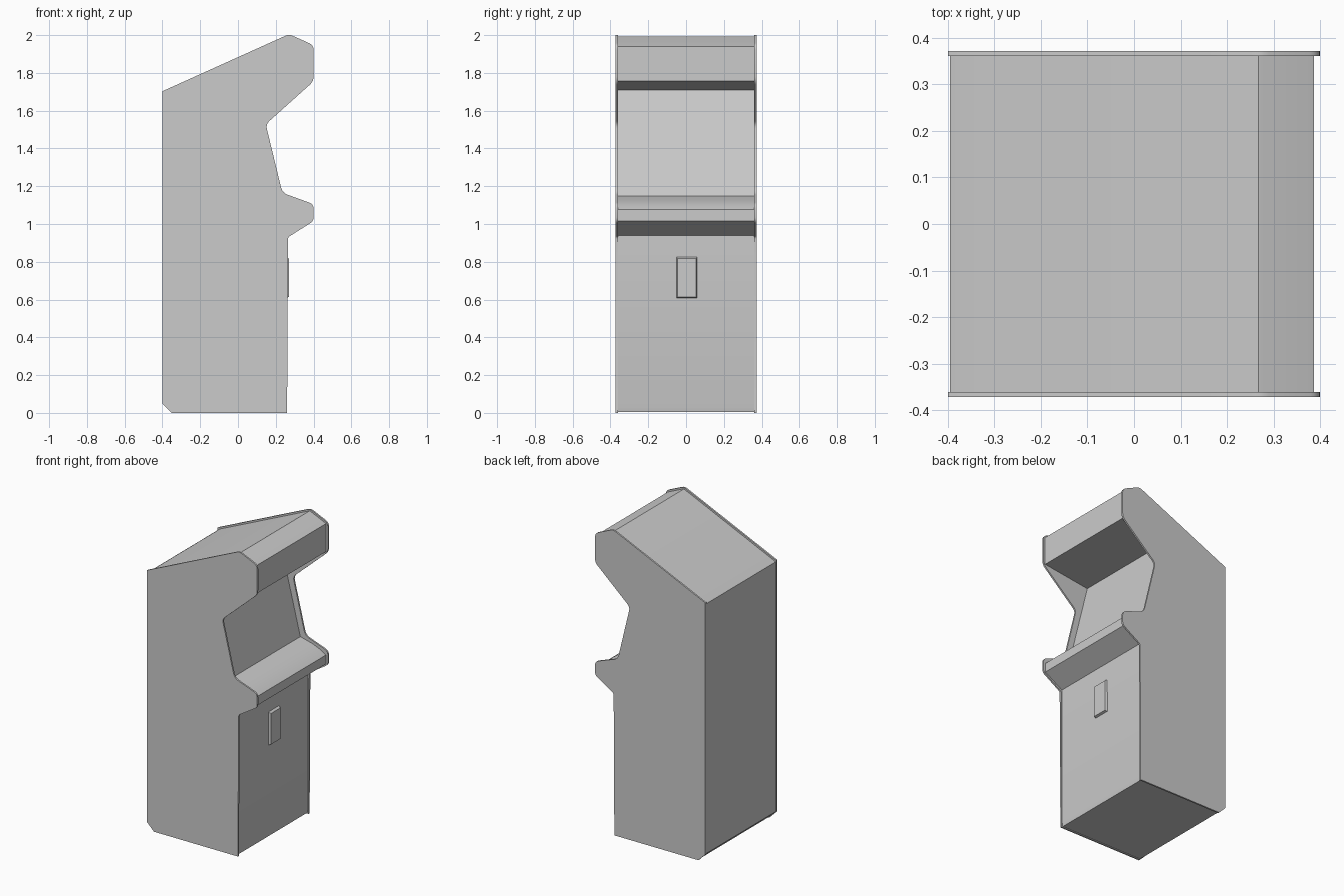
import bpy, bmesh
from mathutils import Vector

cube = bpy.data.objects.get("Cube")
if cube:
    bpy.data.objects.remove(cube, do_unlink=True)

# Single flat grey for the whole cabinet
grey = bpy.data.materials.new("plain_grey")
grey.use_nodes = True
GREY = (0.6, 0.6, 0.6, 1)
grey.diffuse_color = GREY
grey.node_tree.nodes["Principled BSDF"].inputs["Base Color"].default_value = GREY


def finish(name, bm):
    bmesh.ops.recalc_face_normals(bm, faces=bm.faces)
    mesh = bpy.data.meshes.new(name)
    bm.to_mesh(mesh)
    bm.free()
    mesh.materials.append(grey)
    obj = bpy.data.objects.new(name, mesh)
    bpy.context.collection.objects.link(obj)
    bpy.ops.object.select_all(action='DESELECT')
    obj.select_set(True)
    bpy.context.view_layer.objects.active = obj
    bpy.ops.object.shade_smooth_by_angle(angle=0.45)
    return obj


def rounded(corners, steps=4):
    """Turn (x, z, radius) corners into an outline with rounded corners."""
    out = []
    for i, (x, z, r) in enumerate(corners):
        p = Vector((x, z))
        if not r:
            out.append(p)
            continue
        a = p + (Vector(corners[i - 1][:2]) - p).normalized() * r
        b = p + (Vector(corners[(i + 1) % len(corners)][:2]) - p).normalized() * r
        for k in range(steps + 1):
            t = k / steps
            out.append(a * (1 - t) ** 2 + p * (2 * t * (1 - t)) + b * t * t)
    return out


def extrude_profile(name, points, y0, y1):
    bm = bmesh.new()
    face = bm.faces.new([bm.verts.new((x, y0, z)) for x, z in points])
    new = bmesh.ops.extrude_face_region(bm, geom=[face])["geom"]
    moved = [v for v in new if isinstance(v, bmesh.types.BMVert)]
    bmesh.ops.translate(bm, verts=moved, vec=(0, y1 - y0, 0))
    return finish(name, bm)


# Side panels, outline running up the player's side and down the back
side = rounded([
    (-0.35, 0, 0), (0.26, 0, 0), (0.265, 0.93, 0.01),
    (0.4, 1.015, 0.02), (0.4, 1.105, 0.025), (0.235, 1.165, 0.03),
    (0.147, 1.528, 0.025), (0.4, 1.755, 0.025), (0.4, 1.947, 0.025),
    (0.27, 2.005, 0.022), (-0.4, 1.703, 0), (-0.4, 0.05, 0)])
extrude_profile("right_side_panel", side, 0.361, 0.372)
extrude_profile("left_side_panel", side, -0.372, -0.361)

# Inner body: front, control deck, screen, hood, marquee, roof and back
body = [
    (-0.35, 0.005), (0.25, 0.005), (0.255, 0.03), (0.257, 0.94),
    (0.385, 1.017), (0.385, 1.076), (0.35, 1.1), (0.29, 1.125), (0.2, 1.148),
    (0.06, 1.71), (0.387, 1.756), (0.387, 1.94),
    (0.275, 1.99), (0.268, 1.992), (-0.38, 1.7), (-0.396, 1.69), (-0.396, 0.05)]
extrude_profile("cabinet_body", body, -0.361, 0.361)

# Coin door: a shallow block tapering to its front face
bm = bmesh.new()
bmesh.ops.create_cube(bm, size=1)
for v in bm.verts:
    front, top, sign = v.co.x > 0, v.co.z > 0, 1 if v.co.y > 0 else -1
    v.co.x = 0.271 if front else 0.25
    v.co.y = 0.004 + sign * (0.05 if front else 0.056)
    v.co.z = (0.817 if front else 0.83) if top else (0.614 if front else 0.607)
finish("coin_door", bm)
